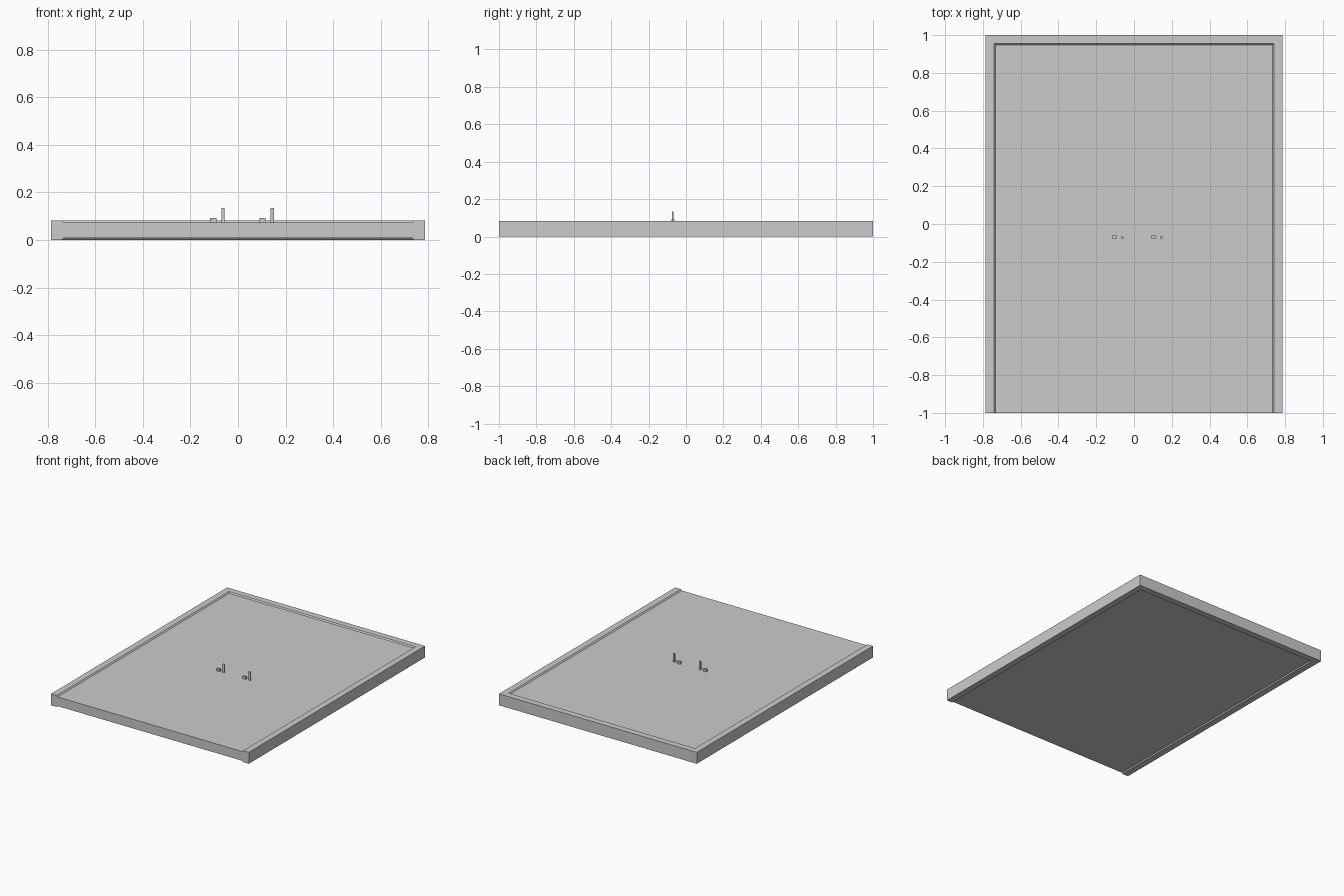
import bpy, bmesh

if "Cube" in bpy.data.objects:
    bpy.data.objects.remove(bpy.data.objects["Cube"])

HX, HY, H = 0.786, 1.0, 0.082   # slab half sizes and height
DEPTH = 0.008                   # depth of the shallow panels


def new_object(name, bm):
    bmesh.ops.recalc_face_normals(bm, faces=bm.faces)
    mesh = bpy.data.meshes.new(name)
    bm.to_mesh(mesh)
    bm.free()
    obj = bpy.data.objects.new(name, mesh)
    bpy.context.collection.objects.link(obj)
    return obj


def block(name, x0, x1, y0, y1, z0, z1, flare=0.0):
    """Box whose z1 end widens by flare on both x sides and at the back."""
    bm = bmesh.new()
    rings = []
    for z, f in ((z0, 0.0), (z1, flare)):
        rings.append([bm.verts.new(p) for p in (
            (x0 - f, y0, z), (x1 + f, y0, z),
            (x1 + f, y1 + f, z), (x0 - f, y1 + f, z))])
    a, b = rings
    bm.faces.new(a)
    bm.faces.new(b)
    for i in range(4):
        j = (i + 1) % 4
        bm.faces.new((a[i], a[j], b[j], b[i]))
    return new_object(name, bm)


# Slab with a raised rim on three sides, open at the front, top and bottom
slab = block("slab", -HX, HX, -HY, HY, 0, H)
for floor, outside in ((H - DEPTH, H + DEPTH), (DEPTH, -DEPTH)):
    cutter = block("panel_cutter", -0.733, 0.733, -1.1, 0.947,
                   floor, outside, flare=0.016)
    cutter.hide_render = True
    mod = slab.modifiers.new("panel", 'BOOLEAN')
    mod.operation = 'DIFFERENCE'
    mod.solver = 'EXACT'
    mod.object = cutter
    bpy.context.view_layer.objects.active = slab
    bpy.ops.object.modifier_apply(modifier=mod.name)
    bpy.data.objects.remove(cutter)

# Two pairs of a low pad and an upright post on the panel
for side, x in (("left", -0.104), ("right", 0.103)):
    block(side + "_pad", x - 0.013, x + 0.013, -0.078, -0.062, H - DEPTH, 0.092)
    px = x + 0.041
    block(side + "_post", px - 0.007, px + 0.007, -0.076, -0.066, H - DEPTH, 0.135)
